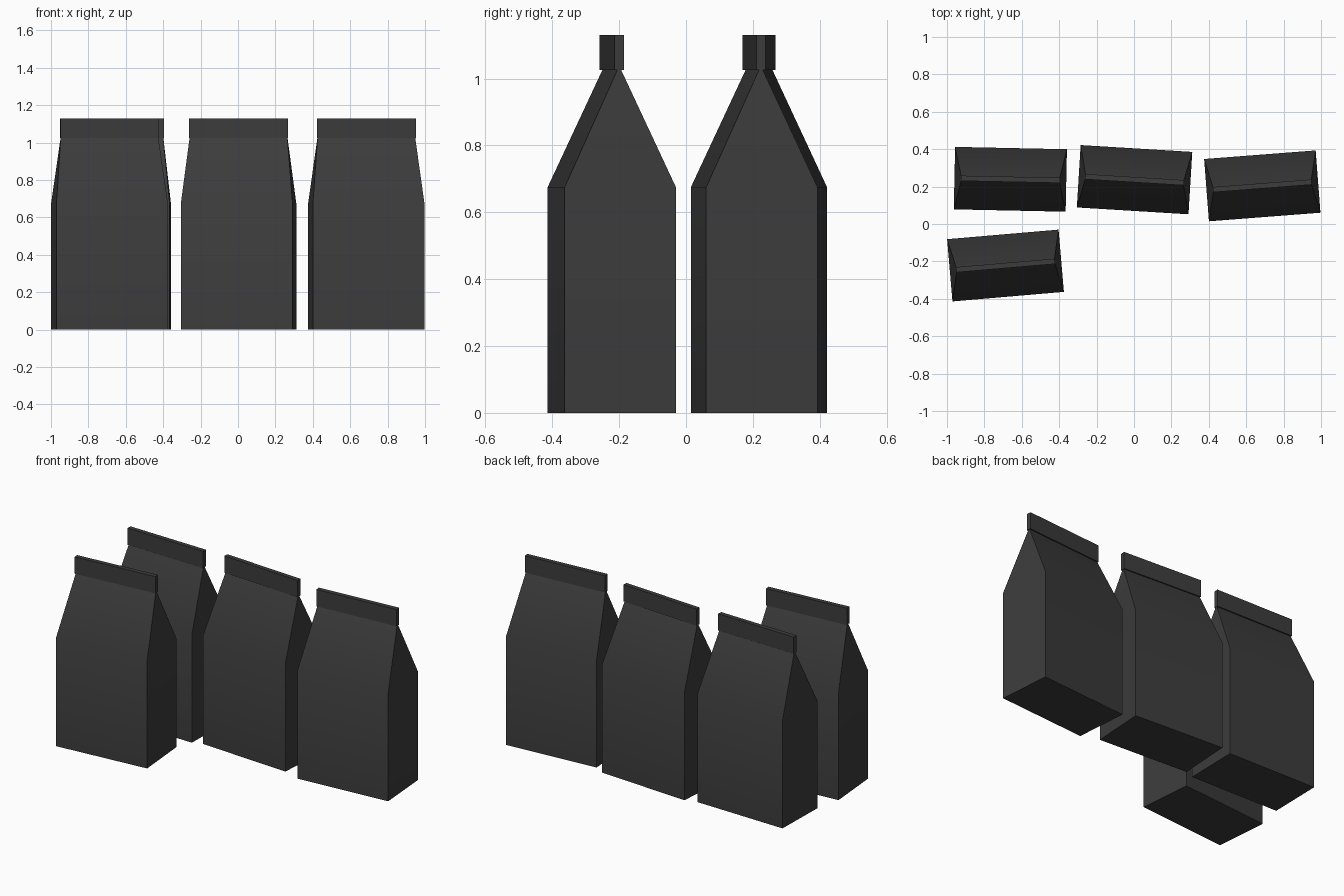
import bpy, bmesh, math

cube = bpy.data.objects.get("Cube")
if cube:
    bpy.data.objects.remove(cube, do_unlink=True)

# Dark paper
paper = bpy.data.materials.new("charcoal_paper")
paper.use_nodes = True
paper.diffuse_color = (0.045, 0.045, 0.045, 1)
bsdf = next(n for n in paper.node_tree.nodes if n.type == 'BSDF_PRINCIPLED')
bsdf.inputs["Base Color"].default_value = paper.diffuse_color
bsdf.inputs["Roughness"].default_value = 0.8

# Bag cross-sections from base to folded seal: width, depth, height
SECTIONS = [
    (0.598, 0.334, 0.0),
    (0.598, 0.334, 0.675),   # shoulder
    (0.524, 0.012, 1.025),   # pinched neck
    (0.529, 0.028, 1.025),   # underside of the seal
    (0.529, 0.028, 1.13),    # top of the seal
]


def make_bag_mesh():
    bm = bmesh.new()
    rings = []
    for w, d, z in SECTIONS:
        rings.append([bm.verts.new((sx * w / 2, sy * d / 2, z))
                      for sx, sy in ((-1, -1), (1, -1), (1, 1), (-1, 1))])
    for low, high in zip(rings, rings[1:]):
        for i in range(4):
            j = (i + 1) % 4
            bm.faces.new((low[i], low[j], high[j], high[i]))
    bm.faces.new(rings[0][::-1])
    bm.faces.new(rings[-1])
    bmesh.ops.recalc_face_normals(bm, faces=bm.faces)
    mesh = bpy.data.meshes.new("paper_bag")
    bm.to_mesh(mesh)
    bm.free()
    mesh.materials.append(paper)
    return mesh


# Four bags, each turned slightly: name, x, y, turn in degrees
mesh = make_bag_mesh()
bags = []
for name, x, y, turn in (
        ("bag_back_right", -0.661, 0.239, -1.2),
        ("bag_back_middle", 0.003, 0.237, -3.5),
        ("bag_back_left", 0.686, 0.204, 4.4),
        ("bag_front_right", -0.687, -0.222, 4.9)):
    bag = bpy.data.objects.new(name, mesh)
    bag.location = (x, y, 0)
    bag.rotation_euler.z = math.radians(turn)
    bpy.context.scene.collection.objects.link(bag)
    bags.append(bag)

# Soft shoulder fold, crisp corners (the bags share one mesh)
bpy.ops.object.select_all(action='DESELECT')
bags[0].select_set(True)
bpy.context.view_layer.objects.active = bags[0]
bpy.ops.object.shade_smooth_by_angle(angle=math.radians(30))
